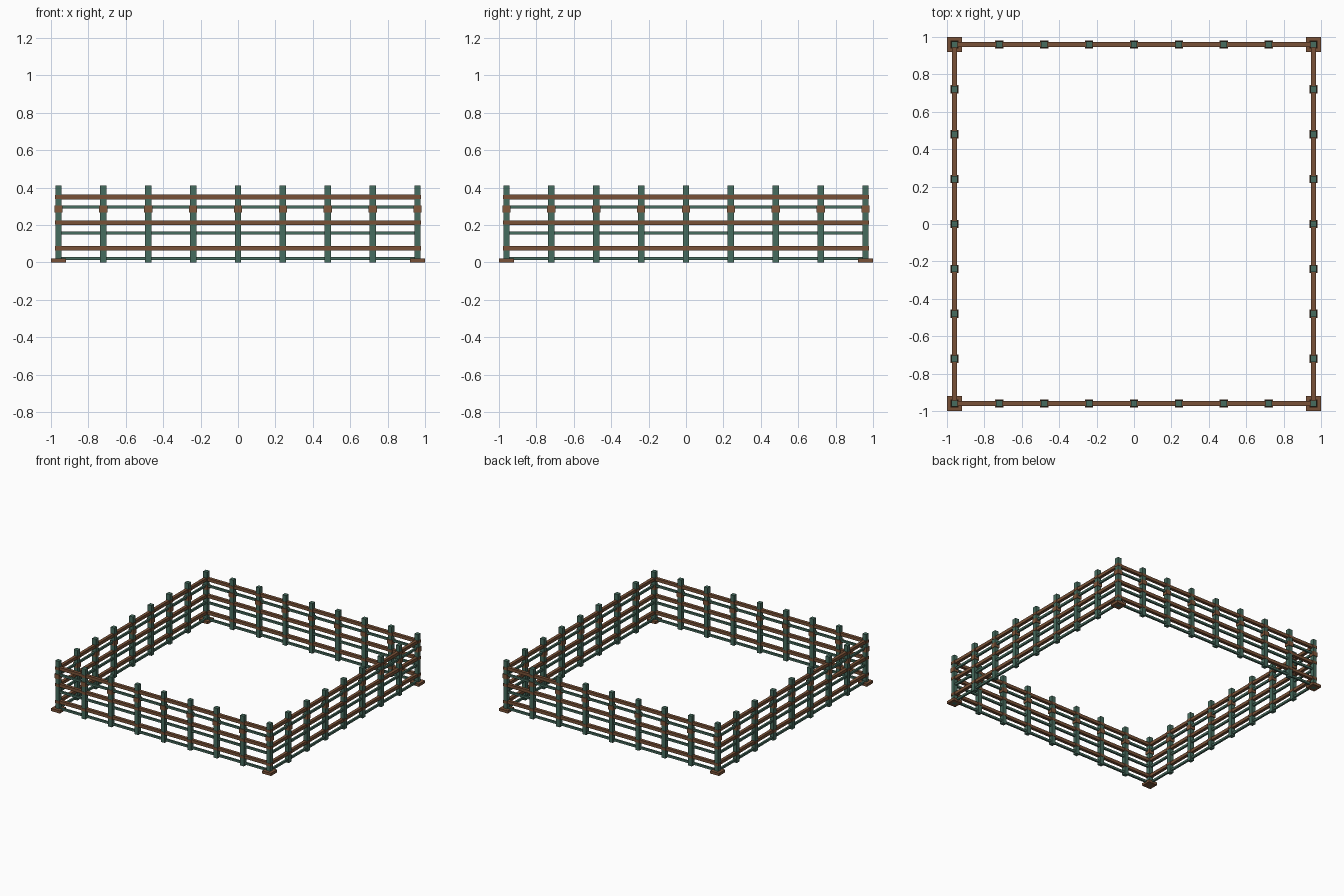
import bpy, bmesh
from mathutils import Matrix, Vector

if "Cube" in bpy.data.objects:
    bpy.data.objects.remove(bpy.data.objects["Cube"])


def material(name, rgb):
    m = bpy.data.materials.new(name)
    m.diffuse_color = (*rgb, 1)
    m.use_nodes = True
    m.node_tree.nodes["Principled BSDF"].inputs["Base Color"].default_value = m.diffuse_color
    return m


green = material("weathered green", (0.062, 0.150, 0.112))
brown = material("wood brown", (0.190, 0.083, 0.038))
tan = material("bracket brown", (0.215, 0.095, 0.043))


def boxes(name, items, mat):
    """One object made of boxes given as (centre, size)."""
    bm = bmesh.new()
    for c, s in items:
        bmesh.ops.create_cube(bm, size=1, matrix=Matrix.Translation(Vector(c)) @ Matrix.Diagonal((*s, 1)))
    me = bpy.data.meshes.new(name)
    bm.to_mesh(me)
    bm.free()
    me.materials.append(mat)
    ob = bpy.data.objects.new(name, me)
    bpy.context.collection.objects.link(ob)
    return ob


R = 0.96          # fence line
STEP = 0.24       # post spacing
ticks = [i * STEP for i in range(-4, 5)]
spots = [(x, y) for x in ticks for y in ticks if max(abs(x), abs(y)) > R - 0.01]


def at_posts(z, w, h):
    return [((x, y, z), (w, w, h)) for x, y in spots]


def ring(z, w, h):
    """Four rails around the square at height z."""
    out = []
    for s in (-R, R):
        out.append(((0, s, z), (2 * R, w, h)))
        out.append(((s, 0, z), (w, 2 * R, h)))
    return out


# posts with brackets
boxes("posts", at_posts(0.206, 0.034, 0.412), green)
boxes("post_brackets", at_posts(0.286, 0.044, 0.036), tan)

# brown rails with thin collars where they meet the posts
for name, z in (("lower", 0.076), ("middle", 0.213), ("top", 0.350)):
    boxes(name + "_rails", ring(z, 0.025, 0.025), brown)
    boxes(name + "_rail_collars", at_posts(z, 0.038, 0.022), brown)

# thin green rails between
for name, z in (("bottom", 0.021), ("mid", 0.158), ("high", 0.296)):
    boxes(name + "_thin_rails", ring(z, 0.016, 0.017), green)

# corner foot plates
boxes("corner_feet", [((x, y, 0.011), (0.08, 0.08, 0.022)) for x in (-R, R) for y in (-R, R)], brown)
